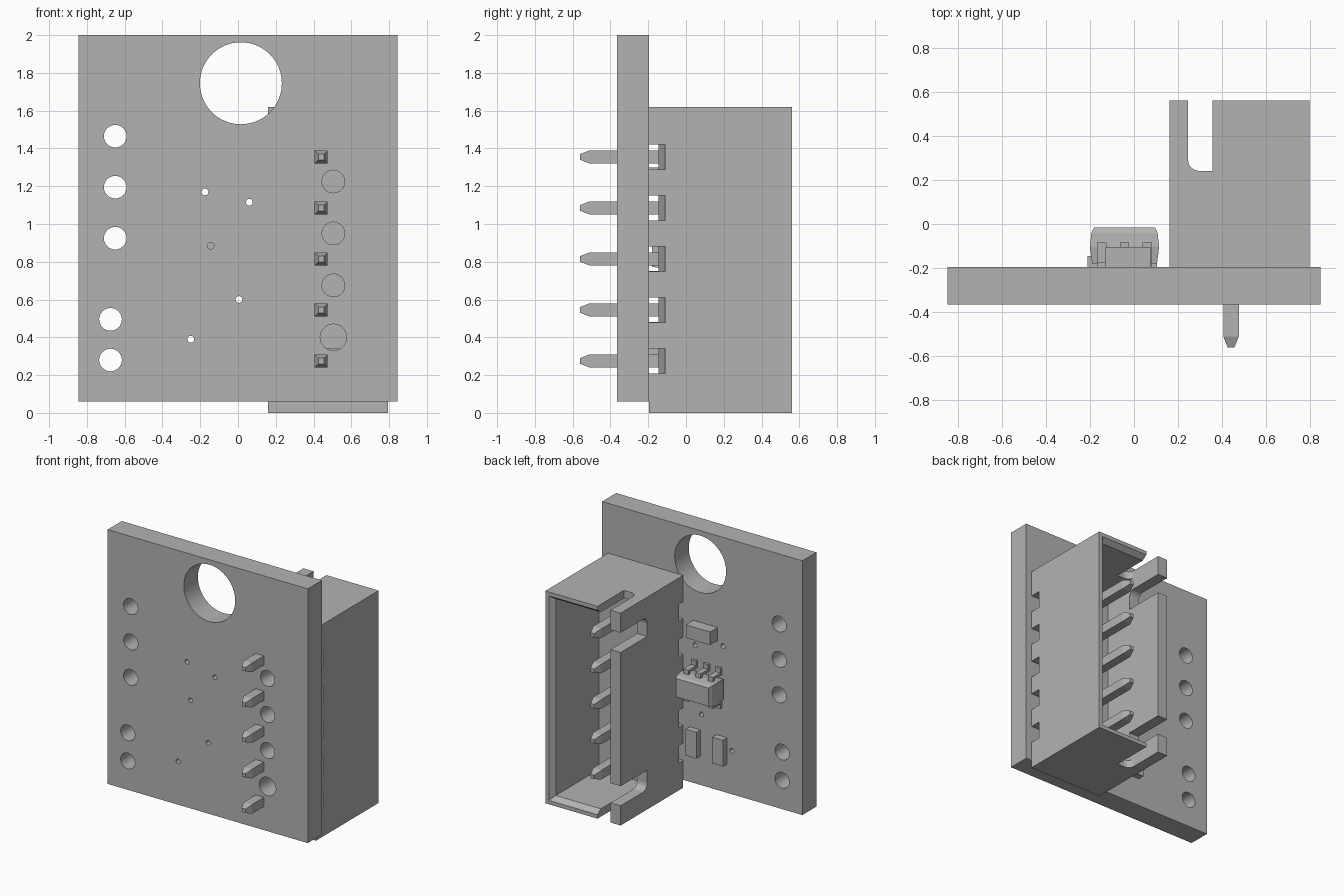
import bpy, bmesh, math
from mathutils import Matrix

cube = bpy.data.objects.get("Cube")
if cube:
    bpy.data.objects.remove(cube, do_unlink=True)

grey = bpy.data.materials.new("plain_grey")
grey.use_nodes = True
colour = (0.45, 0.45, 0.45, 1)
grey.diffuse_color = colour
grey.node_tree.nodes["Principled BSDF"].inputs["Base Color"].default_value = colour

BOARD_FRONT, BOARD_BACK = -0.365, -0.195
PIN_X, PIN_Z = 0.44, [0.275 + 0.27 * i for i in range(5)]


def loft(bm, sections):
    """Solid through rectangles (y, x0, x1, z0, z1) stacked along y."""
    rings = [[bm.verts.new(p) for p in ((a, y, c), (b, y, c), (b, y, d), (a, y, d))]
             for y, a, b, c, d in sections]
    bm.faces.new(rings[0])
    bm.faces.new(rings[-1][::-1])
    for r, s in zip(rings, rings[1:]):
        for i in range(4):
            j = (i + 1) % 4
            bm.faces.new((r[i], s[i], s[j], r[j]))


def box(bm, x0, x1, y0, y1, z0, z1):
    loft(bm, [(y0, x0, x1, z0, z1), (y1, x0, x1, z0, z1)])


def finish(name, bm, smooth=False):
    bmesh.ops.recalc_face_normals(bm, faces=bm.faces)
    mesh = bpy.data.meshes.new(name)
    bm.to_mesh(mesh)
    bm.free()
    mesh.materials.append(grey)
    obj = bpy.data.objects.new(name, mesh)
    bpy.context.collection.objects.link(obj)
    return obj


def cut(obj, name, bm):
    cutter = finish(name, bm)
    cutter.hide_render = True
    cutter.hide_viewport = True
    cutter.display_type = 'WIRE'
    mod = obj.modifiers.new(name, 'BOOLEAN')
    mod.operation = 'DIFFERENCE'
    mod.solver = 'EXACT'
    mod.object = cutter


# Circuit board with drilled holes
bm = bmesh.new()
box(bm, -0.845, 0.845, BOARD_FRONT, BOARD_BACK, 0.06, 2.0)
board = finish("circuit_board", bm)

holes = [(0.015, 1.745, 0.217), (0.505, 0.4, 0.07)]
holes += [(-0.65, z, 0.06) for z in (1.465, 1.195, 0.925)]
holes += [(-0.675, z, 0.06) for z in (0.495, 0.28)]
holes += [(0.505, z, 0.06) for z in (1.225, 0.95, 0.675)]
holes += [(x, z, 0.018) for x, z in ((-0.175, 1.17), (0.06, 1.115), (-0.145, 0.885),
                                     (0.005, 0.6), (-0.25, 0.39))]
bm = bmesh.new()
for x, z, r in holes:
    bmesh.ops.create_cone(
        bm, cap_ends=True, segments=64 if r > 0.1 else 32, radius1=r, radius2=r, depth=0.4,
        matrix=Matrix.Translation((x, -0.28, z)) @ Matrix.Rotation(math.pi / 2, 4, 'X'))
cut(board, "hole_cutter", bm)

# Connector housing, open towards the back
X0, X1, TOP, RIM = 0.16, 0.795, 1.62, 0.56
bm = bmesh.new()
box(bm, X0, X1, BOARD_BACK, RIM, 0, TOP)
housing = finish("connector_housing", bm)

bm = bmesh.new()
loft(bm, [(0.0, 0.245, 0.735, 0.06, 1.56), (0.52, 0.245, 0.735, 0.06, 1.56),
          (RIM, 0.245, 0.765, 0.03, 1.59), (0.7, 0.245, 0.765, 0.03, 1.59)])
cut(housing, "cavity_cutter", bm)

# Slots that free the two corner posts, rounded beside the post
ROUND = [(0.24, 0.05), (0.245, 0.03), (0.255, 0.015), (0.27, 0.004), (0.29, 0), (0.7, 0)]
bm = bmesh.new()
for z0, z1 in ((-0.1, 0.2), (TOP - 0.2, TOP + 0.1)):
    loft(bm, [(y, 0.245 + r, 0.355, z0, z1) for y, r in ROUND])
cut(housing, "end_slot_cutter", bm)
bm = bmesh.new()
loft(bm, [(y, 0.05, 0.3, 0.15 + r, 0.3) for y, r in ROUND])
loft(bm, [(y, 0.05, 0.3, TOP - 0.3, TOP - 0.15 - r) for y, r in ROUND])
cut(housing, "side_slot_cutter", bm)

# Notches under the housing, one per pin, sloping up on the outer side
bm = bmesh.new()
for z in PIN_Z:
    a, b = z - 0.066, z + 0.066
    loft(bm, [(-0.3, 0.1, 0.9, a, b), (-0.145, 0.1, 0.9, a, b),
              (-0.1449, 0.7, 0.9, a, b), (-0.11, 0.79, 0.9, a, b)])
cut(housing, "notch_cutter", bm)

# Square pins with tapered ends
for i, z in enumerate(PIN_Z):
    bm = bmesh.new()
    loft(bm, [(y, PIN_X - h, PIN_X + h, z - h, z + h)
              for y, h in ((-0.56, 0.015), (-0.51, 0.035), (0.44, 0.035), (0.5, 0.015))])
    finish(f"pin_{i + 1}", bm)

# Small chip body with drafted sides
CX, CZ = -0.043, 0.85
bm = bmesh.new()
loft(bm, [(y, CX - w, CX + w, CZ - h, CZ + h)
          for y, w, h in ((-0.18, 0.147, 0.077), (-0.105, 0.157, 0.087),
                          (-0.04, 0.15, 0.08), (-0.015, 0.138, 0.07))])
finish("chip_body", bm)

# Bent chip legs: three above, two below
bm = bmesh.new()
for side, offsets in ((1, (-0.103, 0, 0.103)), (-1, (-0.103, 0.103))):
    for dx in offsets:
        x0, x1 = CX + dx - 0.021, CX + dx + 0.021
        for y0, y1, d0, d1 in ((-0.105, -0.085, 0.07, 0.11), (-0.195, -0.085, 0.1, 0.12),
                               (-0.195, -0.175, 0.11, 0.155)):
            box(bm, x0, x1, y0, y1, *sorted((CZ + side * d0, CZ + side * d1)))
finish("chip_legs", bm)

# Small block components
for name, dims in (("capacitor", (-0.13, 0.075, BOARD_BACK, -0.105, 1.2, 1.3)),
                   ("inner_resistor", (0.015, 0.105, BOARD_BACK, -0.145, 0.28, 0.48)),
                   ("outer_resistor", (-0.21, -0.12, BOARD_BACK, -0.145, 0.28, 0.48))):
    bm = bmesh.new()
    box(bm, *dims)
    finish(name, bm)

# Smooth hole walls, sharp edges elsewhere
bpy.ops.object.select_all(action='DESELECT')
board.select_set(True)
bpy.context.view_layer.objects.active = board
bpy.ops.object.modifier_apply(modifier="hole_cutter")
bpy.ops.object.shade_smooth_by_angle(angle=math.radians(30))
